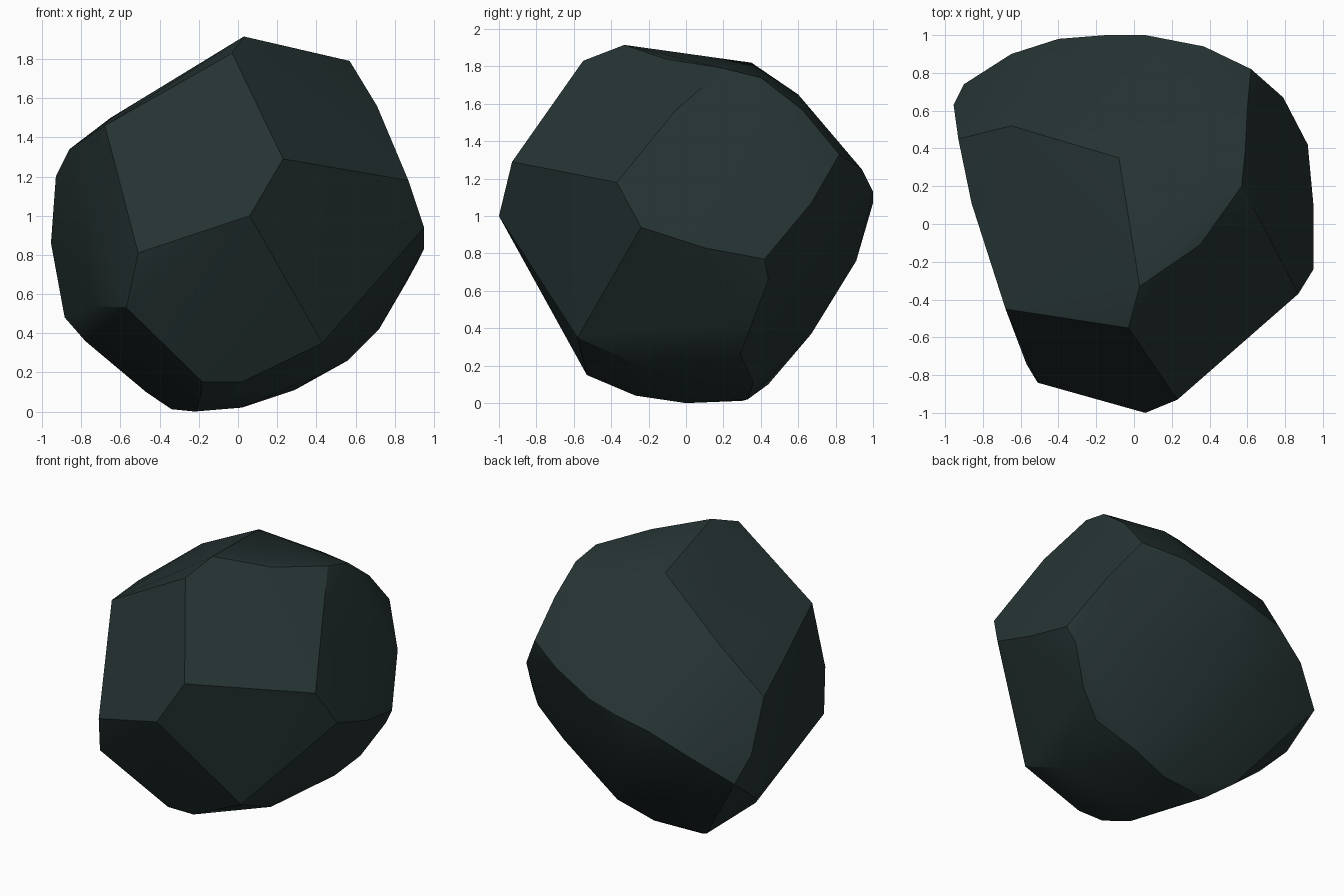
import bpy, bmesh, math

# Corner points where the boulder's broad chipped facets meet
front = [(.23, -.93, 1.29), (.06, -1, 1.0), (-.51, -.84, .81), (-.57, -.74, .53),
         (.43, -.58, .35), (.02, -.53, .15), (-.18, -.53, .15)]
top = [(-.68, -.45, 1.46), (-.03, -.55, 1.83), (.03, -.33, 1.915), (.35, -.11, 1.84),
       (.57, .2, 1.79), (.59, .4, 1.74), (.6, .62, 1.57), (.25, .6, 1.65),
       (-.08, .35, 1.82), (-.65, .52, 1.5)]
right = [(.87, -.37, 1.18), (.71, -.06, 1.56), (.95, -.24, .94), (.95, .1, .83),
         (.92, .42, .77), (.86, .44, .66), (.72, .35, .42), (.56, .29, .26), (.4, -.2, .18)]
back = [(.79, .67, 1.07), (.62, .82, 1.33), (.37, .94, 1.25), (.06, 1, 1.13),
        (-.15, 1, 1.07), (-.4, .98, 1.01), (-.65, .9, .87), (-.2, .67, .37), (-.15, .91, .76)]
left = [(-.9, .74, .68), (-.955, .63, .86), (-.93, .45, 1.2), (-.86, .11, 1.34),
        (-.885, .48, .48), (-.78, .33, .36), (-.74, -.2, .54)]
base = [(-.47, .44, .1), (-.34, .3, .012), (-.22, 0, 0), (-.2, -.27, .04),
        (.02, .33, .02), (.29, .36, .11)]

# Wrap the corners in a convex shell
bm = bmesh.new()
for p in front + top + right + back + left + base:
    bm.verts.new(p)
bmesh.ops.convex_hull(bm, input=bm.verts[:])
loose = [v for v in bm.verts if not v.link_faces]
bmesh.ops.delete(bm, geom=loose, context='VERTS')
bmesh.ops.recalc_face_normals(bm, faces=bm.faces[:])
mesh = bpy.data.meshes.new("boulder")
bm.to_mesh(mesh)
bm.free()

# Dark stone
stone = bpy.data.materials.new("dark_stone")
stone.diffuse_color = (.019, .033, .033, 1)
mesh.materials.append(stone)

boulder = bpy.data.objects.new("boulder", mesh)
bpy.context.collection.objects.link(boulder)
bpy.context.view_layer.objects.active = boulder
boulder.select_set(True)
bpy.ops.object.shade_smooth_by_angle(angle=math.radians(25))
